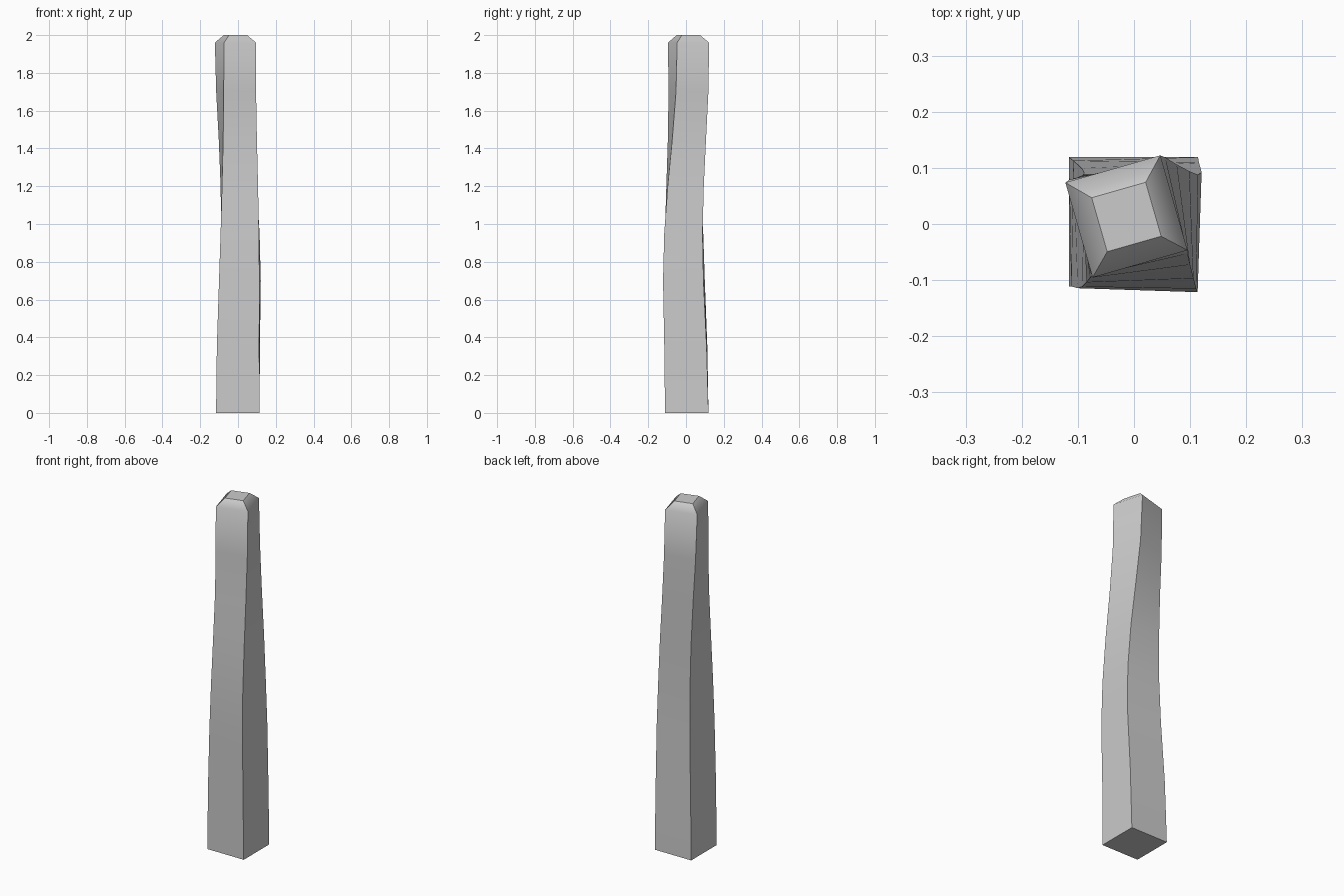
import bpy, bmesh
from math import cos, sin, radians

if "Cube" in bpy.data.objects:
    bpy.data.objects.remove(bpy.data.objects["Cube"])

# Square sections of the warped post: z, centre x, centre y, side, twist in degrees
SECTIONS = [
    (0.00, -0.001, 0.004, 0.230, 0),
    (0.35, 0.002, -0.001, 0.224, -1),
    (0.70, 0.010, -0.011, 0.214, -1.9),
    (0.95, 0.011, -0.012, 0.203, -1),
    (1.20, 0.007, -0.005, 0.191, 2.2),
    (1.45, -0.001, 0.005, 0.180, 7.5),
    (1.70, -0.010, 0.013, 0.176, 13),
    (1.96, -0.0135, 0.0135, 0.176, 16),
    (2.00, -0.0135, 0.0125, 0.100, 16),   # chamfered cap
]
CORNERS = [(-1, -1), (1, -1), (1, 1), (-1, 1)]


def ring(bm, z, cx, cy, side, twist):
    a, h = radians(twist), side / 2
    return [bm.verts.new((cx + h * (u * cos(a) - v * sin(a)),
                          cy + h * (u * sin(a) + v * cos(a)), z))
            for u, v in CORNERS]


# Loft the sections into one closed post
bm = bmesh.new()
rings = [ring(bm, *s) for s in SECTIONS]
for lo, hi in zip(rings, rings[1:]):
    for i in range(4):
        j = (i + 1) % 4
        bm.faces.new((lo[i], lo[j], hi[j], hi[i]))
bm.faces.new(rings[0][::-1])
bm.faces.new(rings[-1])
mesh = bpy.data.meshes.new("twisted_post")
bm.to_mesh(mesh)
bm.free()

post = bpy.data.objects.new("twisted_post", mesh)
bpy.context.collection.objects.link(post)

# Smooth along the length, sharp at the corners and cap
bpy.context.view_layer.objects.active = post
post.select_set(True)
bpy.ops.object.shade_smooth_by_angle(angle=radians(45))
